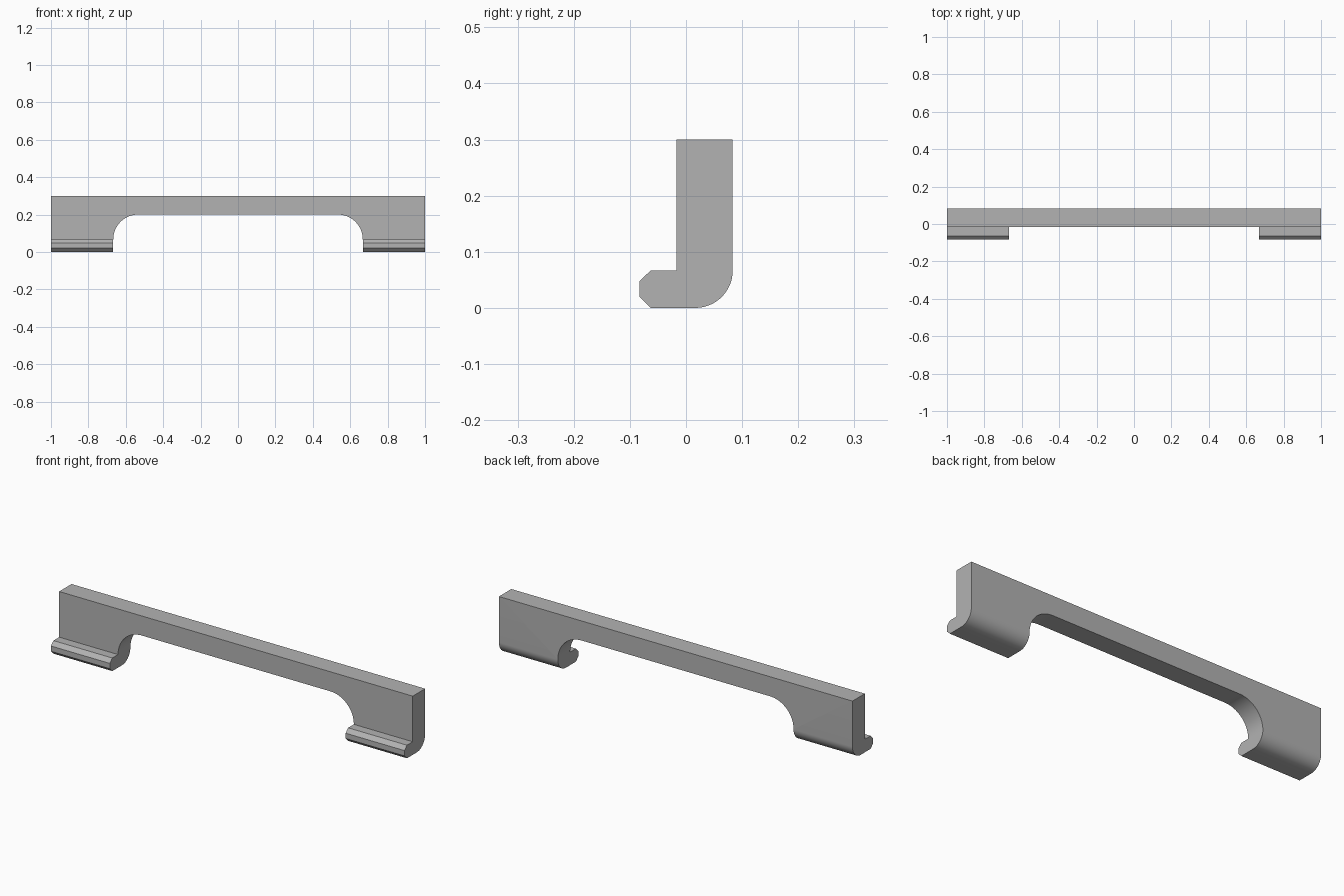
import bpy
import bmesh
from math import sin, cos, radians
from mathutils import Vector

cube = bpy.data.objects.get("Cube")
if cube:
    bpy.data.objects.remove(cube, do_unlink=True)

grey = bpy.data.materials.new("plain_grey")
grey.use_nodes = True
colour = (0.45, 0.45, 0.45, 1)
grey.diffuse_color = colour
grey.node_tree.nodes["Principled BSDF"].inputs["Base Color"].default_value = colour


def arc(cx, cz, radius, start, end, steps=16):
    angles = [radians(start + (end - start) * i / steps) for i in range(steps + 1)]
    return [(cx + radius * cos(a), cz + radius * sin(a)) for a in angles]


def prism(name, points, sweep):
    """Extrude a closed outline of 3D points along a vector."""
    bm = bmesh.new()
    face = bm.faces.new([bm.verts.new(p) for p in points])
    result = bmesh.ops.extrude_face_region(bm, geom=[face])
    verts = [g for g in result["geom"] if isinstance(g, bmesh.types.BMVert)]
    bmesh.ops.translate(bm, verts=verts, vec=Vector(sweep))
    bmesh.ops.recalc_face_normals(bm, faces=bm.faces)
    mesh = bpy.data.meshes.new(name)
    bm.to_mesh(mesh)
    bm.free()
    mesh.materials.append(grey)
    obj = bpy.data.objects.new(name, mesh)
    bpy.context.collection.objects.link(obj)
    return obj


# J-shaped section: upright wall, rounded heel, chamfered toe
T, R, E = 0.3, 0.0667, 0.0833
section = [(-0.0167, T), (E, T)] + arc(E - R, R, R, 0, -90)
section += [(-0.063, 0), (-E, 0.02), (-E, 0.047), (-0.063, R), (-0.0167, R)]
rail = prism("hooked_rail", [(-1, y, z) for y, z in section], (2, 0, 0))

# Middle opening with rounded upper corners, leaving two hooked feet
half, top, radius = 0.667, 0.2, 0.133
right_corner = arc(half - radius, top - radius, radius, 0, 90)
left_corner = [(-x, z) for x, z in reversed(right_corner)]
opening = [(half, -0.1)] + right_corner + left_corner + [(-half, -0.1)]
cutter = prism("opening_cutter", [(x, -0.2, z) for x, z in opening], (0, 0.4, 0))
cutter.hide_render = True

cut = rail.modifiers.new("opening", "BOOLEAN")
cut.operation = "DIFFERENCE"
cut.solver = "EXACT"
cut.object = cutter

# Bake the cut, then smooth only the curved surfaces
bpy.ops.object.select_all(action="DESELECT")
rail.select_set(True)
bpy.context.view_layer.objects.active = rail
bpy.ops.object.modifier_apply(modifier=cut.name)
bpy.data.objects.remove(cutter, do_unlink=True)
bpy.ops.object.shade_smooth_by_angle(angle=radians(30))
